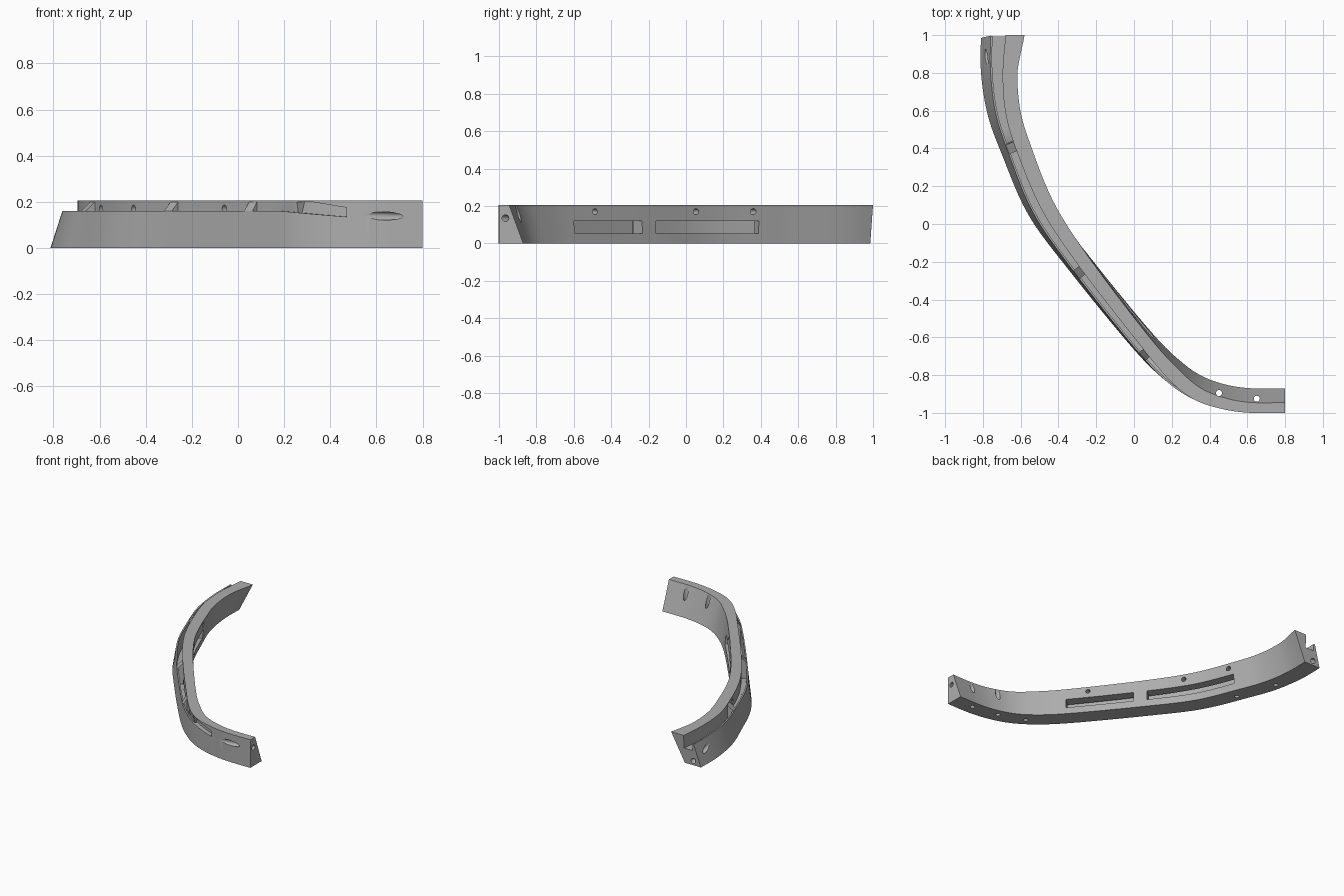
import bpy, bmesh, math
from mathutils import Vector

cube = bpy.data.objects.get("Cube")
if cube:
    bpy.data.objects.remove(cube, do_unlink=True)

grey = bpy.data.materials.new("plain grey")
grey.use_nodes = True
colour = (0.42, 0.42, 0.42, 1)
grey.diffuse_color = colour
grey.node_tree.nodes["Principled BSDF"].inputs["Base Color"].default_value = colour

HEIGHT, BASE = 0.205, 0.13

# Guide along the outer foot: x, y, outer lean, top inner offset, groove wall offset
GUIDE = [
    (-.81, 1, .065, .23, .13),
    (-.81, .8, .065, .195, .115),
    (-.775, .58, .055, .175, .095),
    (-.7, .37, .045, .16, .08),
    (-.56, .05, .035, .15, .075),
    (-.34, -.25, .02, .125, .055),
    (0, -.665, .01, .105, .04),
    (.18, -.84, 0, .09, .015),
    (.32, -.93, 0, .07, 0),
    (.47, -.98, 0, .06, 0),
    (.62, -1, 0, .055, 0),
    (.8, -1, 0, .055, 0),
]
LAST = len(GUIDE) - 1


def sample(t):
    """Smooth interpolation of the guide rows."""
    i = min(int(max(t, 0)), LAST - 1)
    f = t - i
    rows = [GUIDE[min(max(i + k, 0), LAST)] for k in (-1, 0, 1, 2)]
    return [b + f / 2 * (c - a + f * (2 * a - 5 * b + 4 * c - d + f * (3 * (b - c) + d - a)))
            for a, b, c, d in zip(*rows)]


def place(t, offset, z):
    """Point at an inward offset and height beside the guide."""
    a, b = sample(max(t - .01, 0)), sample(min(t + .01, LAST))
    along = Vector((b[0] - a[0], b[1] - a[1])).normalized()
    x, y = sample(t)[:2]
    return Vector((x - along.y * offset, y + along.x * offset, z))


def ramp(t, start, end, low, high):
    f = min(max((t - start) / (end - start), 0), 1)
    return low + f * (high - low)


def finish(name, bm):
    bmesh.ops.recalc_face_normals(bm, faces=bm.faces)
    mesh = bpy.data.meshes.new(name)
    bm.to_mesh(mesh)
    bm.free()
    mesh.materials.append(grey)
    ob = bpy.data.objects.new(name, mesh)
    bpy.context.collection.objects.link(ob)
    return ob


def loft(name, stations, section):
    """Skin the cross-section along the guide and cap both ends."""
    bm = bmesh.new()
    rings = [[bm.verts.new(place(t, o, z)) for o, z in section(t)] for t in stations]
    for r, s in zip(rings, rings[1:]):
        for k in range(len(r)):
            n = (k + 1) % len(r)
            bm.faces.new((r[k], r[n], s[n], s[k]))
    bm.faces.new(rings[0])
    bm.faces.new(rings[-1])
    return finish(name, bm)


def span(start, end, steps):
    return [start + (end - start) * i / steps for i in range(steps + 1)]


def floor_height(t):
    return ramp(t, 2.8, 3, .11, .05) if t < 5 else ramp(t, 6.1, 7, .05, .11)


def bar_section(t):
    lean, top, wall = sample(t)[2:]
    lip = ramp(t, 7, 9, .16, .135)
    ceiling = ramp(t, 8, 9, .2, .175)
    outer = lean * lip / HEIGHT
    inner = outer + .01
    if t > 9:
        groove = [(wall, lip + (ceiling - lip) * k / 4) for k in range(1, 4)]
    else:
        deep = max(wall, inner + .02)
        base = floor_height(t)
        back = ceiling if t > 8 else base
        groove = [(inner, lip), (inner, base), (deep, base)]
        if t > 7.5:
            groove = [(inner, lip), (deep, lip), (deep, back if t > 8 else ceiling)]
    return [(0, 0), (outer, lip)] + groove + [
        (wall, ceiling), (wall, HEIGHT), (top, HEIGHT), (BASE, 0)]


# Curved, twisting bar with a grooved outer edge
bar = loft("curved_bar", sorted(span(0, LAST, LAST * 6) + [9.002]), bar_section)
for v in bar.data.vertices:
    if v.co.y > .99:
        v.co.y -= .015 * (1 - v.co.z / HEIGHT)


def cut(cutter):
    cutter.hide_render = True
    cutter.hide_viewport = True
    mod = bar.modifiers.new(cutter.name, "BOOLEAN")
    mod.operation = "DIFFERENCE"
    mod.solver = "EXACT"
    mod.object = cutter


def bore(name, start, end, radius=.016):
    start, end = Vector(start), Vector(end)
    bm = bmesh.new()
    bmesh.ops.create_cone(bm, cap_ends=True, segments=20, radius1=radius,
                          radius2=radius, depth=(end - start).length)
    turn = (end - start).to_track_quat("Z", "Y").to_matrix().to_4x4()
    bmesh.ops.transform(bm, matrix=turn, verts=bm.verts)
    bmesh.ops.translate(bm, vec=(start + end) / 2, verts=bm.verts)
    cut(finish(name, bm))


# Long slots from the inner wall into the groove
def slot_section(t):
    near = sample(t)[4] - .01
    return [(near, .052), (near, .12), (.25, .12), (.25, .052)]


for i, (a, b) in enumerate([(3.12, 4.97), (5.16, 6.04)]):
    cut(loft(f"slot_cutter_{i + 1}", span(a, b, 8), slot_section))

# Screw holes through the inner wall
for i, (x, y) in enumerate([(-.53, .36), (-.385, .06), (0, -.485)]):
    side = Vector((.82, .57, 0))
    mid = Vector((x, y, .17))
    bore(f"wall_hole_{i + 1}", mid - side * .1, mid + side * .05)

# Upright holes from the underside
for i, (x, y, z) in enumerate([(.65, -.925, .3), (.45, -.895, .3), (.26, -.83, .16),
                               (-.63, .33, .04), (-.73, .62, .08)]):
    bore(f"upright_hole_{i + 1}", (x, y, -.05), (x, y, z))

# Slanting holes from each end to the outer face
bore("front_end_hole", (.85, -.955, .134), (.5, -1.027, .142), .018)
bore("back_end_hole", (-.735, 1.04, 0), (-.815, .77, .165), .018)

bpy.context.view_layer.objects.active = bar
bar.select_set(True)
for mod in list(bar.modifiers):
    bpy.ops.object.modifier_apply(modifier=mod.name)


# Gussets bridging the groove
def gusset_section(t):
    lean, top, wall = sample(t)[2:]
    lip = lean * .16 / HEIGHT
    return [(lip + .002, .05), (lip + .002, .16), (wall, .2), (wall + .005, .2), (wall + .005, .05)]


ribs = [loft(f"gusset_{i + 1}", span(a, b, 3), gusset_section)
        for i, (a, b) in enumerate([(2.86, 3.05), (5.02, 5.13), (6.08, 6.25)])]

for ob in [bar] + ribs:
    bpy.ops.object.select_all(action="DESELECT")
    ob.select_set(True)
    bpy.context.view_layer.objects.active = ob
    bpy.ops.object.shade_smooth_by_angle(angle=math.radians(30))
